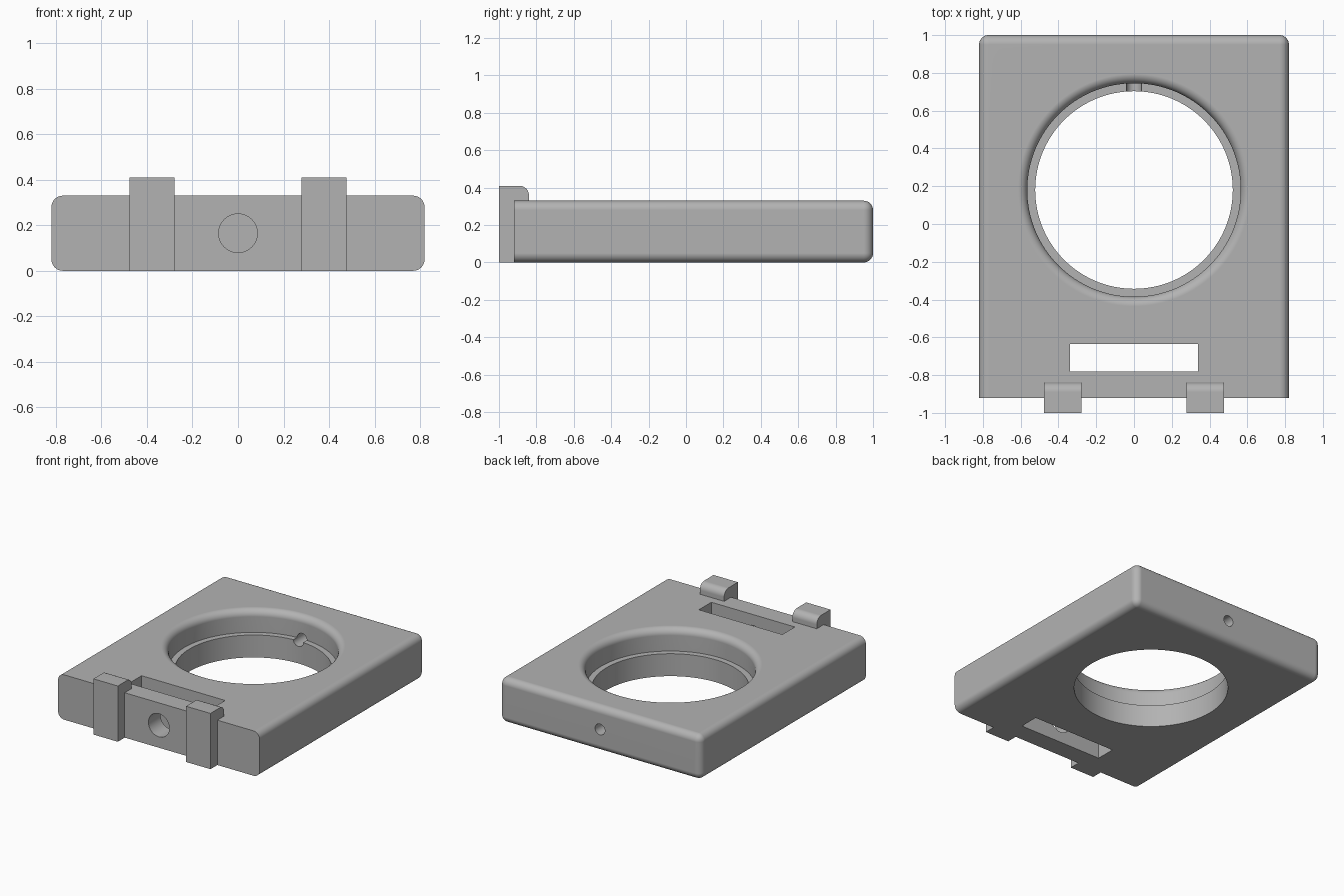
import bpy, bmesh
from math import sin, cos, pi, radians
from mathutils import Matrix, Vector

if "Cube" in bpy.data.objects:
    bpy.data.objects.remove(bpy.data.objects["Cube"], do_unlink=True)

grey = bpy.data.materials.new("plain grey")
grey.use_nodes = True
colour = (0.45, 0.45, 0.45, 1)
grey.diffuse_color = colour
grey.node_tree.nodes["Principled BSDF"].inputs["Base Color"].default_value = colour

HEIGHT, FILLET, FRONT = 0.33, 0.05, -0.92
RING_Y, AXIS_Z = 0.18, 0.165


def add_object(name, bm):
    bmesh.ops.recalc_face_normals(bm, faces=bm.faces)
    mesh = bpy.data.meshes.new(name)
    bm.to_mesh(mesh)
    bm.free()
    mesh.materials.append(grey)
    obj = bpy.data.objects.new(name, mesh)
    bpy.context.collection.objects.link(obj)
    return obj


def box(lo, hi):
    bm = bmesh.new()
    lo, hi = Vector(lo), Vector(hi)
    bmesh.ops.create_cube(bm, size=1, matrix=Matrix.Translation((lo + hi) / 2) @ Matrix.Diagonal((*(hi - lo), 1)))
    return bm


def arc(cx, cy, r, start, end, steps=8):
    angles = [radians(start + (end - start) * i / steps) for i in range(steps + 1)]
    return [(cx + r * cos(a), cy + r * sin(a)) for a in angles]


def hole_along_y(name, radius, y0, y1):
    bm = bmesh.new()
    place = Matrix.Translation((0, (y0 + y1) / 2, AXIS_Z)) @ Matrix.Rotation(pi / 2, 4, "X")
    bmesh.ops.create_cone(bm, cap_ends=True, segments=48, radius1=radius, radius2=radius,
                          depth=y1 - y0, matrix=place)
    return add_object(name, bm)


def activate(obj):
    bpy.ops.object.select_all(action="DESELECT")
    obj.select_set(True)
    bpy.context.view_layer.objects.active = obj


def finish(obj):
    activate(obj)
    bpy.ops.object.shade_smooth_by_angle(angle=radians(30))
    obj.modifiers.new("even shading", "WEIGHTED_NORMAL").keep_sharp = True


# Block, rounded everywhere except around its flat front face
bm = box((-0.82, FRONT, 0), (0.82, 1, HEIGHT))
rounded = [e for e in bm.edges if any(v.co.y > 0 for v in e.verts)]
bmesh.ops.bevel(bm, geom=rounded, offset=FILLET, segments=8, profile=0.5, affect="EDGES")
body = add_object("body", bm)

# Stepped round opening with a rounded upper rim
bore, pocket = 0.523, 0.565
profile = [(0, -0.1), (bore, -0.1), (bore, AXIS_Z), (pocket, AXIS_Z)]
profile += arc(pocket + FILLET, HEIGHT - FILLET, FILLET, 180, 90)
profile += [(pocket + FILLET, 0.4), (0, 0.4)]
bm = bmesh.new()
verts = [bm.verts.new((r, RING_Y, z)) for r, z in profile]
edges = [bm.edges.new(pair) for pair in zip(verts, verts[1:])]
bmesh.ops.spin(bm, geom=verts + edges, cent=(0, RING_Y, 0), axis=(0, 0, 1),
               angle=2 * pi, steps=128, use_duplicate=False)
bmesh.ops.remove_doubles(bm, verts=bm.verts, dist=0.0001)
opening = add_object("opening_cutter", bm)

# Slot and the two cross holes
slot = add_object("slot_cutter", box((-0.34, -0.78, -0.1), (0.34, -0.635, 0.5)))
front_hole = hole_along_y("front_hole_cutter", 0.085, -1.1, -0.7)
rear_hole = hole_along_y("rear_hole_cutter", 0.04, 0.5, 1.1)

activate(body)
for cutter in (opening, slot, front_hole, rear_hole):
    cut = body.modifiers.new("cut", "BOOLEAN")
    cut.operation, cut.solver, cut.object = "DIFFERENCE", "EXACT", cutter
    bpy.ops.object.modifier_apply(modifier=cut.name)
    bpy.data.objects.remove(cutter, do_unlink=True)
finish(body)

# Hooked clips over the front edge
clip_profile = [(-1, 0), (FRONT, 0), (FRONT, HEIGHT), (-0.84, HEIGHT)]
clip_profile += arc(-0.89, 0.36, 0.05, 0, 90) + [(-1, 0.41)]
for name, side in (("left_clip", 1), ("right_clip", -1)):
    bm = bmesh.new()
    face = bm.faces.new([bm.verts.new((side * 0.278, y, z)) for y, z in clip_profile])
    grown = bmesh.ops.extrude_face_region(bm, geom=[face])["geom"]
    bmesh.ops.translate(bm, vec=(side * 0.198, 0, 0),
                        verts=[g for g in grown if isinstance(g, bmesh.types.BMVert)])
    if face.is_valid and len(face.link_loops if hasattr(face, "link_loops") else face.loops) == 0:
        bm.faces.remove(face)
    finish(add_object(name, bm))
